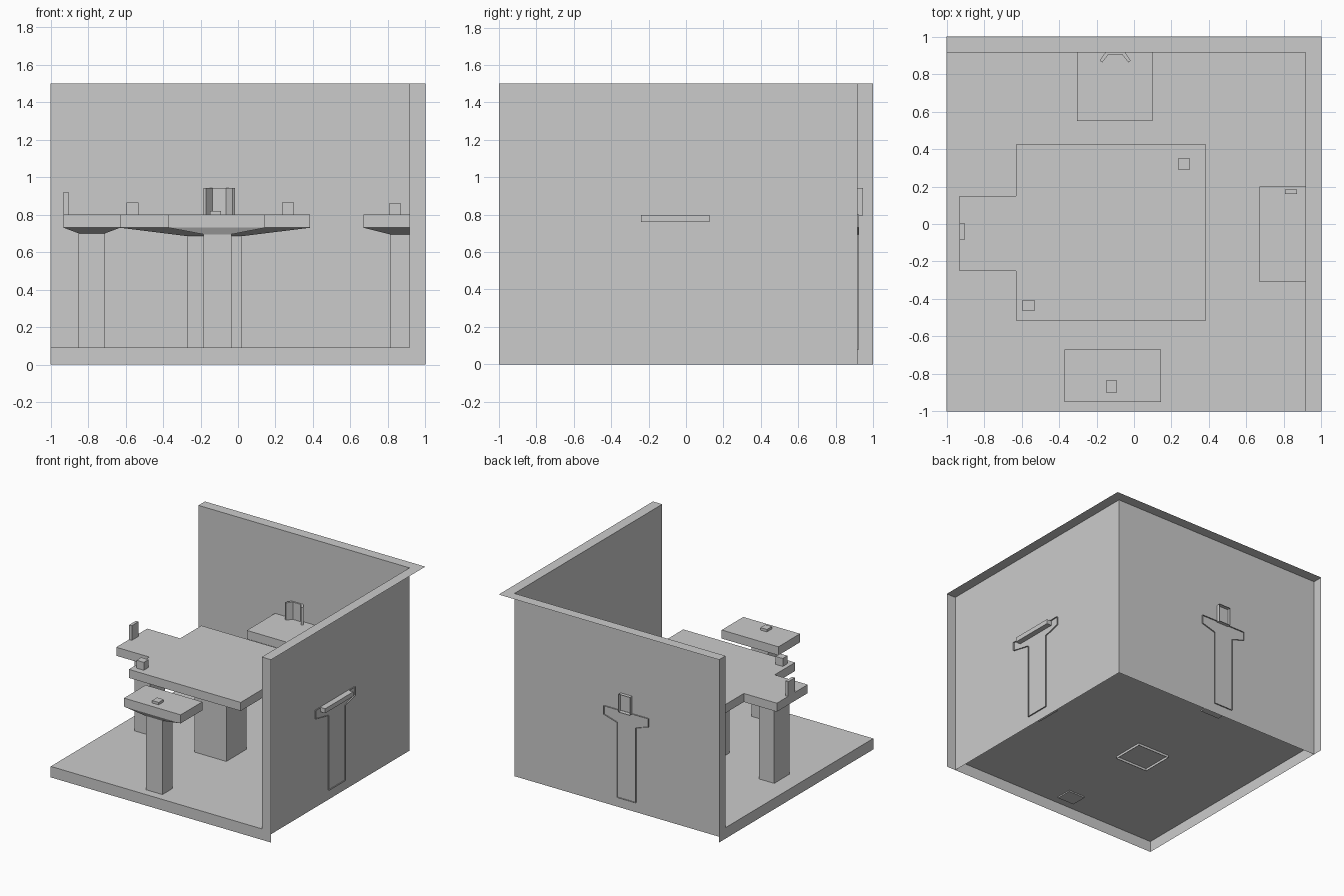
import bpy, bmesh

if "Cube" in bpy.data.objects:
    bpy.data.objects.remove(bpy.data.objects["Cube"])


def make_object(name, polygons):
    """Object from a list of polygons, welded where they touch."""
    bm = bmesh.new()
    for poly in polygons:
        bm.faces.new([bm.verts.new(p) for p in poly])
    bmesh.ops.remove_doubles(bm, verts=bm.verts[:], dist=1e-5)
    bmesh.ops.recalc_face_normals(bm, faces=bm.faces[:])
    mesh = bpy.data.meshes.new(name)
    bm.to_mesh(mesh)
    bm.free()
    obj = bpy.data.objects.new(name, mesh)
    bpy.context.collection.objects.link(obj)
    return obj


def prism(outline, z0, z1):
    """Closed polygons of an upright prism."""
    low = [(x, y, z0) for x, y in outline]
    high = [(x, y, z1) for x, y in outline]
    n = len(outline)
    sides = [[low[i], low[(i + 1) % n], high[(i + 1) % n], high[i]] for i in range(n)]
    return [low[::-1], high] + sides


def rect(x0, x1, y0, y1):
    return [(x0, y0), (x1, y0), (x1, y1), (x0, y1)]


def box(name, x0, x1, y0, y1, z0, z1):
    return make_object(name, prism(rect(x0, x1, y0, y1), z0, z1))


def desk(name, top, leg, z_neck, z_foot, open_side=None, open_foot=False):
    """Slab, tapered underside and pedestal lofted as one shell.
    open_side: 0 front, 1 right, 2 back, 3 left."""
    levels = [(top, 0.80), (top, 0.73), (leg, z_neck), (leg, z_foot)]
    rings = [[(x, y, z) for x, y in rect(*r)] for r, z in levels]
    polys = [rings[0]]
    if not open_foot:
        polys.append(rings[-1][::-1])
    for k in range(3):
        for i in range(4):
            if i != open_side:
                j = (i + 1) % 4
                polys.append([rings[k][i], rings[k + 1][i], rings[k + 1][j], rings[k][j]])
    return make_object(name, polys)


# Room corner: inner faces plus the cut rims, open on the outside
W, F, H = 0.916, 0.09, 1.5
make_object("room_floor", [[(-1, -1, F), (W, -1, F), (W, W, F), (-1, W, F)]])
make_object("back_wall", [[(-1, W, 0), (W, W, 0), (W, W, H), (-1, W, H)]])
make_object("right_wall", [[(W, -1, 0), (W, W, 0), (W, W, H), (W, -1, H)]])
ell = [(-1, 0), (1, 0), (1, H), (W, H), (W, F), (-1, F)]
make_object("front_rim", [[(u, -1, z) for u, z in ell]])
make_object("left_rim", [[(-1, u, z) for u, z in ell][::-1]])
make_object("top_rim", [[(-1, 1, H), (-1, W, H), (W, W, H), (W, -1, H), (1, -1, H), (1, 1, H)]])

# Desks
desk("main_table", (-0.63, 0.385, -0.515, 0.425), (-0.27, 0.02, -0.18, 0.08),
     0.685, 0.07, open_foot=True)
desk("table_extension", (-0.93, -0.63, -0.25, 0.15), (-0.85, -0.71, -0.13, 0.07),
     0.70, 0.09, open_side=None)
desk("front_desk", (-0.37, 0.145, -0.95, -0.67), (-0.185, -0.035, -0.93, -0.80), 0.695, 0.08)
desk("right_desk", (0.67, 0.926, -0.31, 0.20), (0.81, 0.926, -0.14, 0.07),
     0.695, 0.08, open_side=1)
desk("back_desk", (-0.305, 0.10, 0.55, 0.926), (-0.19, -0.02, 0.76, 0.926),
     0.695, 0.08, open_side=2)

# Small items on the desks
box("table_cube_back", 0.235, 0.30, 0.29, 0.35, 0.80, 0.865)
box("table_cube_front", -0.595, -0.53, -0.465, -0.405, 0.80, 0.865)
box("front_desk_pad", -0.15, -0.09, -0.90, -0.835, 0.80, 0.82)
box("extension_screen", -0.93, -0.905, -0.085, 0.005, 0.80, 0.92)
box("right_desk_screen", 0.805, 0.87, 0.16, 0.185, 0.80, 0.86)
box("right_desk_tray", 0.90, 0.96, -0.24, 0.125, 0.76, 0.797)

# Folding screen on the back desk: three-sided panel, open behind
cx = -0.10
half = [(-0.052, 0.945), (-0.052, 0.917), (-0.083, 0.872), (-0.070, 0.862), (-0.036, 0.905)]
outline = half + [(-x, y) for x, y in reversed(half)]
polys = prism([(cx + x, y) for x, y in outline], 0.795, 0.942)
polys.pop()  # back face left open
make_object("folding_screen", polys)
